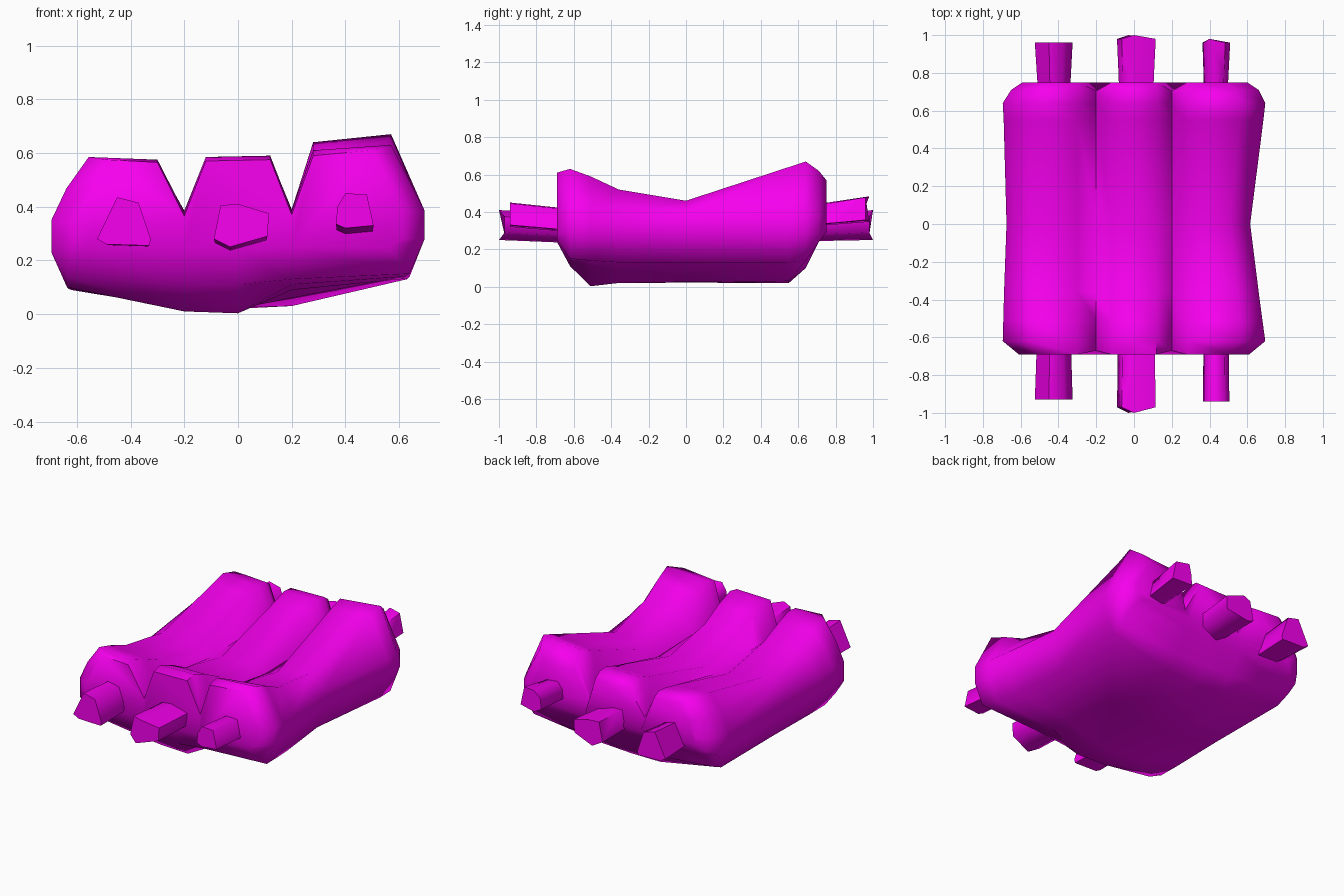
import bpy, bmesh
from mathutils import Vector

if "Cube" in bpy.data.objects:
    bpy.data.objects.remove(bpy.data.objects["Cube"])

mat = bpy.data.materials.new("magenta")
mat.diffuse_color = (0.93, 0.0, 0.86, 1)
mat.use_nodes = True
mat.node_tree.nodes["Principled BSDF"].inputs["Base Color"].default_value = mat.diffuse_color


def loft(name, rings, angle, caps):
    """Skin a list of equal-length rings; each end is closed with convex cap pieces."""
    bm = bmesh.new()
    loops = [[bm.verts.new(p) for p in r] for r in rings]
    n = len(loops[0])
    for a, b in zip(loops, loops[1:]):
        for i in range(n):
            j = (i + 1) % n
            bm.faces.new((a[i], a[j], b[j], b[i]))
    for piece in caps:
        bm.faces.new([loops[0][i] for i in reversed(piece)])
        bm.faces.new([loops[-1][i] for i in piece])
    bmesh.ops.recalc_face_normals(bm, faces=bm.faces[:])
    me = bpy.data.meshes.new(name)
    bm.to_mesh(me)
    bm.free()
    ob = bpy.data.objects.new(name, me)
    bpy.context.collection.objects.link(ob)
    me.materials.append(mat)
    bpy.ops.object.select_all(action='DESELECT')
    ob.select_set(True)
    bpy.context.view_layer.objects.active = ob
    bpy.ops.object.shade_smooth_by_angle(angle=angle)
    return ob


def section(y, xl, xr, tops, dip, groove, low, notch=0.0):
    """Body slice: three ridges on top, shallow bowl underneath."""
    tl, tm, tr = tops
    bl, bc, br, corner_l, corner_r = low
    pts = [(-0.20, bl), (0.0, bc), (0.20, br), (xr * 0.92, corner_r),
           (xr, max(0.28, corner_r + 0.03)), (xr, 0.385),
           (xr * 0.82, tr), (0.28, tr - dip - 0.01), (0.20, groove),
           (0.12, tm), (-0.12, tm - 0.005), (-0.20, groove - 0.005),
           (-0.30, tl - dip), (xl * 0.80, tl), (xl * 0.92, (tl + 0.35) / 2),
           (xl, 0.35), (xl, max(0.23, corner_l + 0.02)), (xl * 0.92, corner_l)]
    # groove points are pulled inward at the ends to form the end notches
    return [Vector((x, y + (notch if i in (8, 11) else 0), z))
            for i, (x, z) in enumerate(pts)]


# y, left, right, ridge heights, inner dip, groove height, underside heights, end notch
stations = [
    (-0.69, -0.61, 0.61, (0.575, 0.575, 0.61), 0.01, 0.37, (0.24, 0.24, 0.25, 0.25, 0.25), 0.02),
    (-0.62, -0.695, 0.695, (0.585, 0.59, 0.63), 0.01, 0.385, (0.11, 0.11, 0.13, 0.14, 0.15)),
    (-0.51, -0.692, 0.68, (0.555, 0.55, 0.59), 0.02, 0.39, (0.01, 0.003, 0.11, 0.10, 0.14)),
    (-0.36, -0.688, 0.66, (0.50, 0.475, 0.52), 0.03, 0.39, (0.02, 0.02, 0.09, 0.095, 0.13)),
    (0.0, -0.675, 0.615, (0.445, 0.405, 0.46), 0.04, 0.38, (0.022, 0.025, 0.06, 0.09, 0.13)),
    (0.55, -0.69, 0.685, (0.56, 0.555, 0.64), 0.02, 0.39, (0.02, 0.02, 0.03, 0.10, 0.13)),
    (0.64, -0.695, 0.695, (0.58, 0.585, 0.67), 0.02, 0.39, (0.10, 0.10, 0.10, 0.14, 0.14)),
    (0.71, -0.65, 0.66, (0.575, 0.58, 0.62), 0.01, 0.38, (0.24, 0.24, 0.24, 0.24, 0.24), -0.02),
    (0.75, -0.59, 0.60, (0.55, 0.55, 0.57), 0.01, 0.37, (0.29, 0.29, 0.29, 0.29, 0.29), -0.045),
]
lobes = [(11, 12, 13, 14, 15, 16, 17, 0), (8, 9, 10, 11, 0, 1, 2), (2, 3, 4, 5, 6, 7, 8)]
loft("body", [section(*s) for s in stations], 1.2, lobes)


def nub(name, base, tip, y0, y1, bulge=0.0):
    """Short stub lofted between two small outlines, with a blunt tip."""
    cx = sum(p[0] for p in tip) / len(tip)
    mid = [((a[0] + b[0]) / 2, (a[1] + b[1]) / 2) for a, b in zip(base, tip)]
    rings = [[Vector((x, y0, z)) for x, z in base],
             [Vector((x, (y0 + y1) / 2, z)) for x, z in mid],
             [Vector((x, y1 - bulge * (abs(x - cx) > 0.05), z)) for x, z in tip]]
    loft(name, rings, 1.3, [range(len(base))])


def shrink(pts, k, dz=0.0):
    """Scale an outline about its centre."""
    cx = sum(p[0] for p in pts) / len(pts)
    cz = sum(p[1] for p in pts) / len(pts)
    return [(cx + (x - cx) * k, cz + (z - cz) * k + dz) for x, z in pts]


left = [(-0.525, 0.28), (-0.49, 0.26), (-0.33, 0.255), (-0.325, 0.28), (-0.37, 0.415), (-0.45, 0.435)]
middle = [(-0.03, 0.25), (0.11, 0.29), (0.115, 0.375), (0.0, 0.41), (-0.065, 0.405), (-0.09, 0.28)]
right = [(0.365, 0.335), (0.40, 0.32), (0.505, 0.33), (0.48, 0.445), (0.40, 0.45), (0.37, 0.40)]

# front and back stubs for each ridge
nub("front_left_nub", shrink(left, 0.9, -0.01), left, -0.62, -0.93)
nub("front_middle_nub", shrink(middle, 0.95, -0.02), middle, -0.62, -1.0, -0.03)
nub("front_right_nub", shrink(right, 0.95, -0.03), right, -0.62, -0.94)
nub("back_left_nub", shrink(left, 0.8, -0.01), left, 0.62, 0.96)
nub("back_middle_nub", shrink(middle, 0.85, -0.02), middle, 0.62, 1.0, 0.02)
nub("back_right_nub", shrink(right, 0.85, -0.01), shrink(right, 1.05, 0.03), 0.62, 0.98, 0.02)
